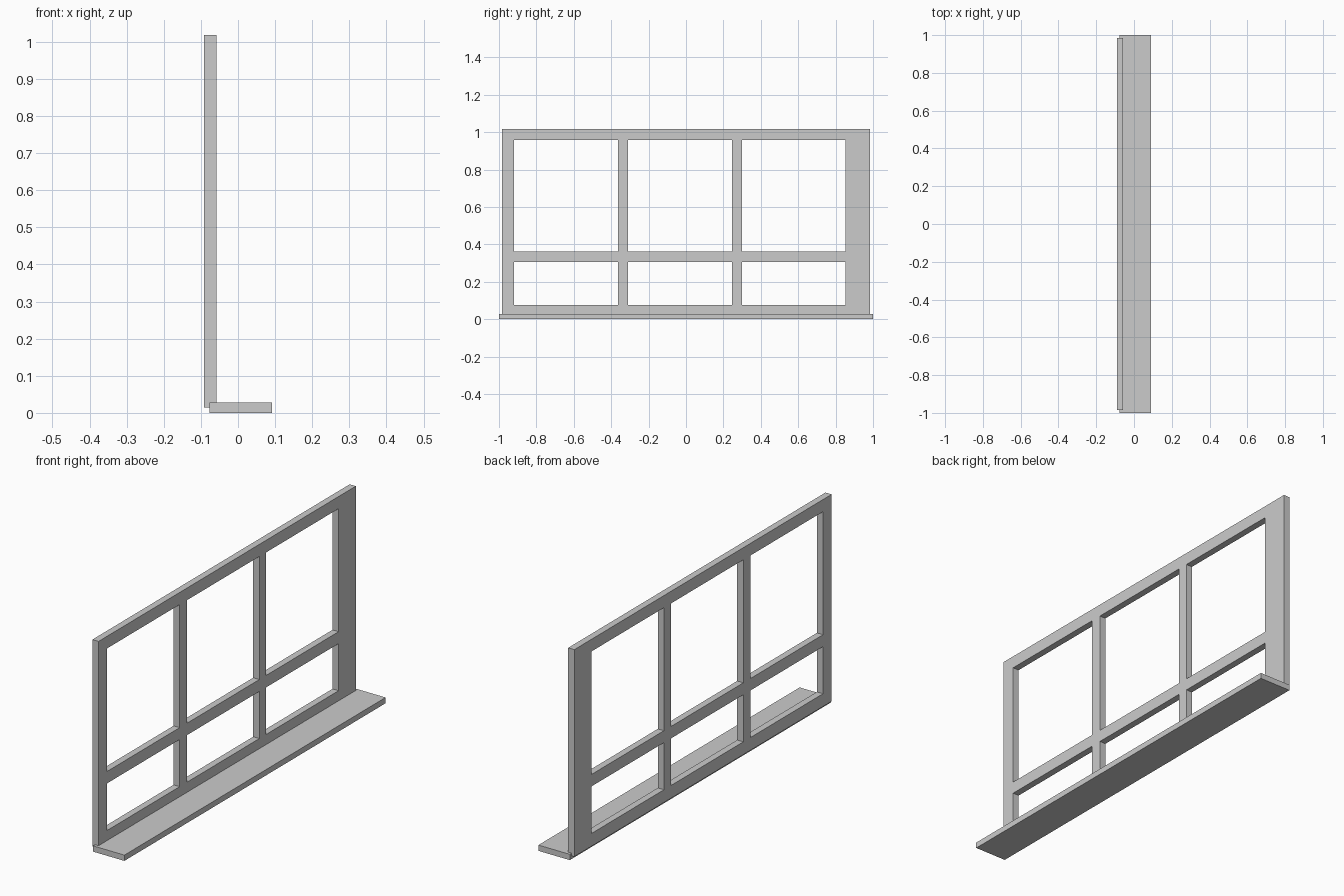
import bpy, bmesh

if "Cube" in bpy.data.objects:
    bpy.data.objects.remove(bpy.data.objects["Cube"])


def add_object(name, bm):
    bmesh.ops.recalc_face_normals(bm, faces=bm.faces)
    mesh = bpy.data.meshes.new(name)
    bm.to_mesh(mesh)
    bm.free()
    obj = bpy.data.objects.new(name, mesh)
    bpy.context.collection.objects.link(obj)
    return obj


# Window frame: a flat lattice in the YZ plane with six open panes
X_BACK, X_FRONT = -0.091, -0.058
ys = [-0.985, -0.919, -0.364, -0.309, 0.246, 0.299, 0.853, 0.985]
zs = [0.015, 0.077, 0.305, 0.363, 0.959, 1.018]

bm = bmesh.new()
x_mid = (X_BACK + X_FRONT) / 2
grid = [[bm.verts.new((x_mid, y, z)) for z in zs] for y in ys]
for i in range(len(ys) - 1):
    for j in range(len(zs) - 1):
        if i % 2 and j % 2:
            continue  # glass opening
        bm.faces.new((grid[i][j], grid[i + 1][j], grid[i + 1][j + 1], grid[i][j + 1]))
frame = add_object("window_frame", bm)
thick = frame.modifiers.new("thickness", 'SOLIDIFY')
thick.thickness = X_FRONT - X_BACK
thick.offset = 0

# Window sill: a flat board along the foot of the frame
bm = bmesh.new()
bmesh.ops.create_cube(bm, size=1)
bmesh.ops.scale(bm, vec=(0.168, 2.0, 0.028), verts=bm.verts)
bmesh.ops.translate(bm, vec=(0.007, 0, 0.014), verts=bm.verts)
add_object("window_sill", bm)
